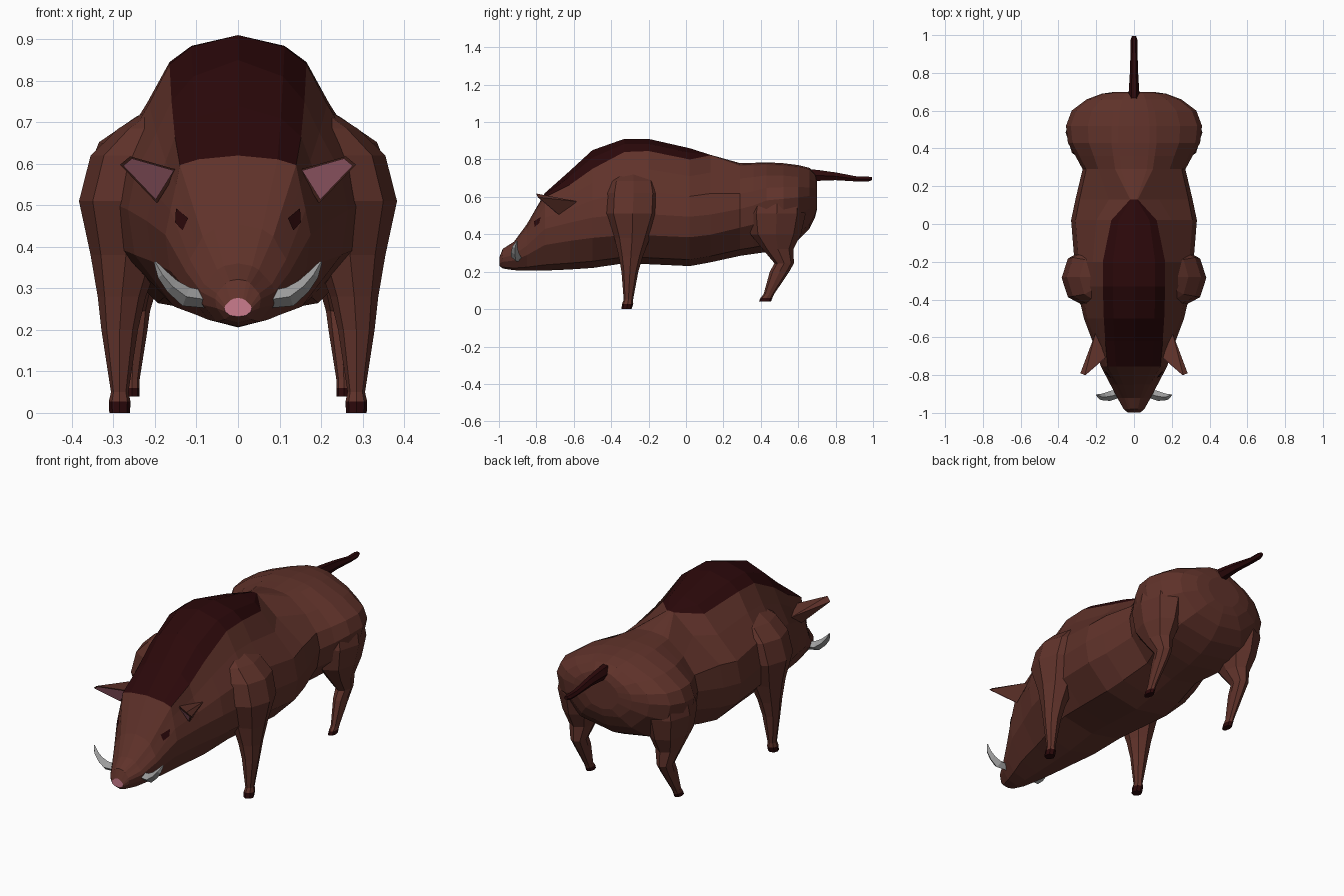
import bpy, bmesh, math
from mathutils import Vector
from mathutils.bvhtree import BVHTree

if "Cube" in bpy.data.objects:
    bpy.data.objects.remove(bpy.data.objects["Cube"])


def material(name, rgb):
    m = bpy.data.materials.new(name)
    m.diffuse_color = (*rgb, 1)
    m.use_nodes = True
    m.node_tree.nodes["Principled BSDF"].inputs["Base Color"].default_value = m.diffuse_color
    return m


BROWN = material("brown_hide", (0.116, 0.032, 0.023))
DARK = material("dark_bristle", (0.024, 0.0025, 0.003))
PINK = material("pink_skin", (0.60, 0.20, 0.27))
GREY = material("tusk_grey", (0.35, 0.35, 0.35))


def make(name, verts, faces, mats, rule=None, mirror=False):
    """Mesh object; rule(face) gives the material index, mirror copies it across x."""
    bm = bmesh.new()
    vs = [bm.verts.new(v) for v in verts]
    for f in faces:
        bm.faces.new([vs[i] for i in f])
    bmesh.ops.remove_doubles(bm, verts=bm.verts, dist=1e-5)
    bmesh.ops.recalc_face_normals(bm, faces=bm.faces)
    if rule:
        for f in bm.faces:
            f.material_index = rule(f)
    me = bpy.data.meshes.new(name)
    bm.to_mesh(me)
    bm.free()
    ob = bpy.data.objects.new(name, me)
    bpy.context.collection.objects.link(ob)
    for m in mats:
        me.materials.append(m)
    if mirror:
        mod = ob.modifiers.new("mirror", 'MIRROR')
        mod.use_mirror_merge = False
    return ob


def loft(rings):
    """Skin equal closed rings and cap both ends."""
    n = len(rings[0])
    verts = [p for r in rings for p in r]
    faces = [(k * n + i, k * n + (i + 1) % n, (k + 1) * n + (i + 1) % n, (k + 1) * n + i)
             for k in range(len(rings) - 1) for i in range(n)]
    faces += [tuple(range(n)), tuple(range((len(rings) - 1) * n, len(rings) * n))]
    return verts, faces


def lerp(a, b, t):
    return a + (b - a) * t


# Body and head: y, bottom z, top z, half width, widest z, mane half width, mane edge z
SECTIONS = [
    (-.998, .232, .277, .033, .25, .018, .271),
    (-.98, .217, .322, .055, .27, .03, .312),
    (-.92, .208, .36, .088, .285, .05, .345),
    (-.85, .206, .455, .125, .33, .085, .425),
    (-.755, .206, .62, .175, .41, .14, .597),
    (-.62, .212, .74, .22, .44, .152, .665),
    (-.50, .22, .85, .265, .46, .16, .75),
    (-.33, .245, .91, .305, .47, .165, .84),
    (-.20, .24, .91, .315, .47, .165, .845),
    (.02, .23, .86, .333, .46, .12, .80),
    (.13, .25, .825, .31, .47, .02, .822),
    (.29, .285, .78, .272, .51, .10, .765),
    (.36, .295, .782, .31, .53, .11, .768),
    (.43, .305, .785, .35, .56, .12, .77),
    (.52, .33, .78, .36, .57, .12, .765),
    (.60, .37, .77, .33, .58, .11, .752),
    (.66, .43, .755, .25, .59, .09, .735),
    (.69, .49, .725, .17, .60, .07, .705),
    (.70, .53, .69, .10, .61, .05, .675),
]


def body_ring(y, zb, zt, w, zm, m, mz):
    uz = zm + .42 * (mz - zm)
    t = .42 if y < .2 else .58          # shoulders slope more steeply than hips
    half = [(.68 * m, zt - .4 * (zt - mz)), (m, mz),
            (lerp(m, .93 * w, t), lerp(mz, uz, .45)), (.93 * w, uz),
            (w, zm + .1 * (mz - zm)), (.94 * w, zm - .33 * (zm - zb)),
            (.58 * w, zb + .15 * (zm - zb))]
    pts = [(0, zt)] + half + [(0, zb)] + [(-x, z) for x, z in reversed(half)]
    return [(x, y, z) for x, z in pts]


def body_rule(f):
    c = f.calc_center_median()
    if c.y < -.99:
        return 2
    # mane: the faces inside the mane edge lines along the back
    if -.755 < c.y < .125:
        for a, b in zip(SECTIONS, SECTIONS[1:]):
            if a[0] <= c.y <= b[0]:
                inside = abs(c.x) < (a[5] + b[5]) / 2
                return 1 if inside and c.z > (a[6] + b[6]) / 2 - .005 else 0
    return 0


body = make("body", *loft([body_ring(*s) for s in SECTIONS]), [BROWN, DARK, PINK], body_rule)


# Legs: stacked eight-sided rings of x, y, z, x radius, y radius
def leg(name, rows, hoof_top):
    rings = [[(x + rx * math.cos(i * math.pi / 4), y + ry * math.sin(i * math.pi / 4), z)
              for i in range(8)] for x, y, z, rx, ry in rows]
    make(name, *loft(rings), [BROWN, DARK],
         lambda f: 1 if f.calc_center_median().z < hoof_top else 0, mirror=True)


leg("front_leg", [
    (.285, -.318, 0, .025, .027), (.285, -.312, .028, .026, .03), (.285, -.308, .05, .021, .025),
    (.285, -.30, .20, .044, .045), (.28, -.295, .28, .058, .064),
    (.27, -.288, .38, .085, .095), (.27, -.285, .51, .113, .145),
    (.245, -.28, .62, .11, .145), (.20, -.28, .685, .088, .13),
    (.15, -.28, .74, .05, .07)], .03)
leg("rear_leg", [
    (.255, .422, .04, .018, .032), (.255, .43, .06, .018, .032), (.255, .443, .08, .018, .028),
    (.25, .50, .20, .032, .052), (.25, .525, .245, .038, .052),
    (.25, .492, .32, .06, .082), (.25, .48, .40, .09, .135),
    (.247, .485, .51, .115, .155), (.23, .49, .61, .115, .14),
    (.18, .50, .68, .08, .08)], .065)

# Tail: tapering six-sided rod
TAIL = [(.64, .715, .03, .04), (.70, .715, .028, .034), (.80, .71, .022, .024),
        (.92, .695, .018, .015), (.975, .695, .018, .015), (.995, .698, .011, .009)]
make("tail", *loft([[(rx * math.cos(i * math.pi / 3), y, z + rz * math.sin(i * math.pi / 3))
                     for i in range(6)] for y, z, rx, rz in TAIL]), [DARK])

# Ears: blunt wedge with a hollow-looking pink front
A, B, C = (.145, -.70, .585), (.195, -.68, .505), (.205, -.58, .575)
T1, T2 = (.26, -.80, .618), (.284, -.79, .598)
make("ear", [A, B, C, T1, T2],
     [(0, 1, 4, 3), (1, 2, 4), (0, 3, 2), (2, 3, 4), (0, 2, 1)], [BROWN], mirror=True)
front = [Vector(p) for p in (A, B, T2, T1)]
mid = sum(front, Vector()) / 4
make("ear_lining", [mid + (p - mid) * .88 + Vector((0, -.006, 0)) for p in front],
     [(0, 1, 2, 3)], [PINK], mirror=True)

# Tusks: curved, tapering square rods
TUSK = [(.07, -.895, .272, .02), (.125, -.91, .28, .024), (.158, -.915, .305, .018),
        (.182, -.915, .333, .013), (.20, -.905, .364, .003)]
tusk_rings = []
for i, (x, y, z, r) in enumerate(TUSK):
    a, b = TUSK[max(i - 1, 0)], TUSK[min(i + 1, 4)]
    d = Vector((b[0] - a[0], 0, b[2] - a[2])).normalized()
    side = Vector((-d.z, 0, d.x)) * r
    depth = Vector((0, r * 1.1, 0))
    c = Vector((x, y, z))
    tusk_rings.append([c + side, c + depth, c - side, c - depth])
make("tusk", *loft(tusk_rings), [GREY], mirror=True)

# Eyes: thin diamond plates laid on the face
bm = bmesh.new()
bm.from_mesh(body.data)
tree = BVHTree.FromBMesh(bm)
eye = []
for x, z in ((.133, .465), (.146, .492), (.117, .468), (.13, .438), (.148, .458)):
    hit = tree.ray_cast(Vector((x, -2, z)), Vector((0, 1, 0)))
    eye.append(hit[0] + hit[1] * .005)
bm.free()
make("eye", eye, [(0, 1, 2), (0, 2, 3), (0, 3, 4), (0, 4, 1)], [DARK], mirror=True)
